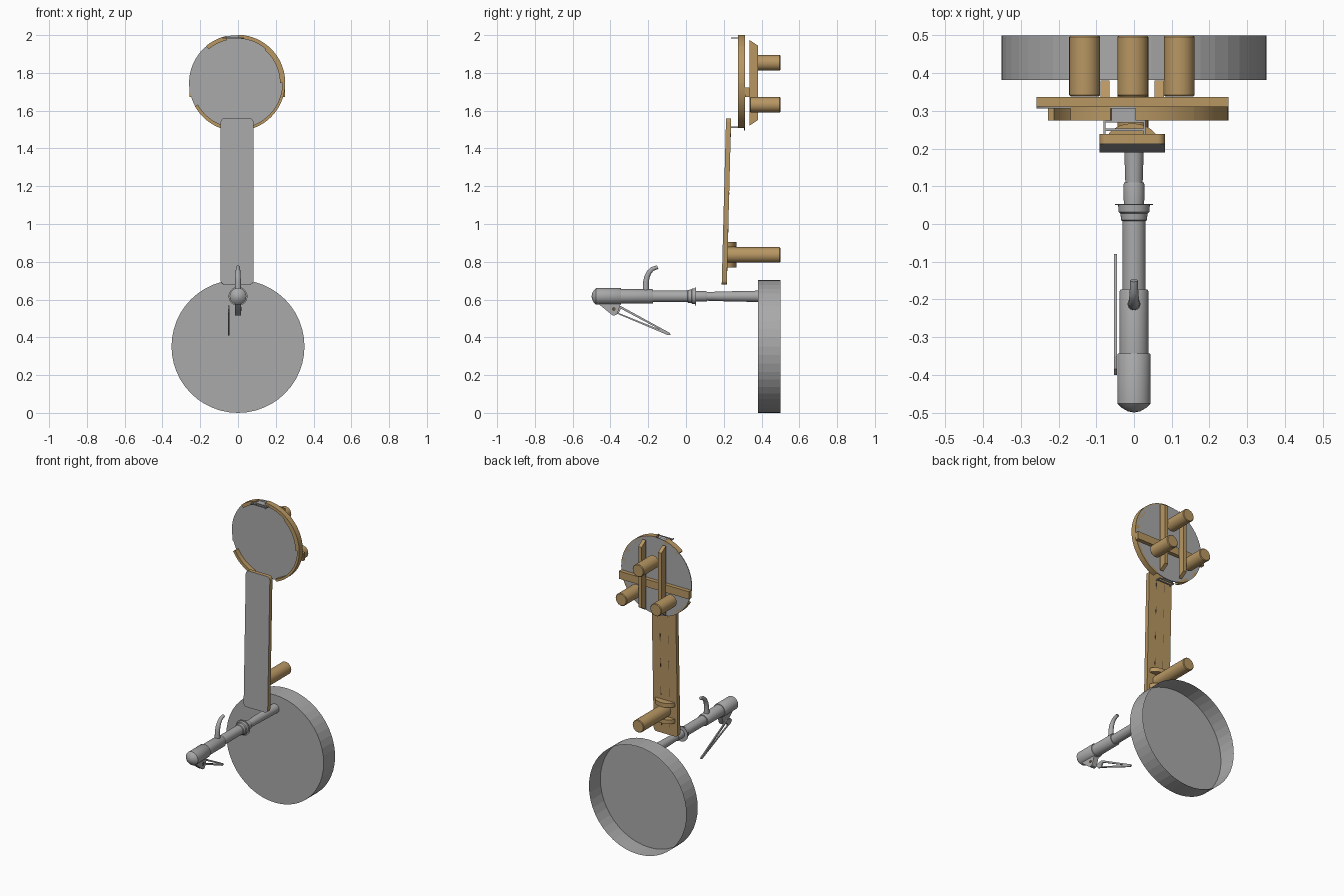
import bpy, bmesh, math
from mathutils import Vector

if "Cube" in bpy.data.objects:
    bpy.data.objects.remove(bpy.data.objects["Cube"])


def material(name, r, g, b):
    m = bpy.data.materials.new(name)
    m.diffuse_color = (r, g, b, 1)
    m.use_nodes = True
    m.node_tree.nodes["Principled BSDF"].inputs["Base Color"].default_value = m.diffuse_color
    return m


wood = material("wood", 0.48, 0.31, 0.125)
grey = material("dark_grey", 0.4, 0.4, 0.4)
dark = material("slot_dark", 0.12, 0.09, 0.05)


def finish(name, bm, mat=grey, smooth=True):
    bmesh.ops.recalc_face_normals(bm, faces=bm.faces)
    me = bpy.data.meshes.new(name)
    bm.to_mesh(me)
    bm.free()
    if smooth:
        me.shade_smooth()
        me.set_sharp_from_angle(angle=math.radians(35))
    ob = bpy.data.objects.new(name, me)
    bpy.context.collection.objects.link(ob)
    me.materials.append(mat)
    return ob


def prism(name, pts, plane, a, b, mat=grey):
    """Extrude a 2D outline lying in plane 'xz', 'yz' or 'xy' from depth a to b."""
    to3 = {"xz": lambda p, d: (p[0], d, p[1]),
           "yz": lambda p, d: (d, p[0], p[1]),
           "xy": lambda p, d: (p[0], p[1], d)}[plane]
    bm = bmesh.new()
    lo = [bm.verts.new(to3(p, a)) for p in pts]
    hi = [bm.verts.new(to3(p, b)) for p in pts]
    bm.faces.new(lo)
    bm.faces.new(hi[::-1])
    n = len(pts)
    for i in range(n):
        j = (i + 1) % n
        bm.faces.new((lo[i], hi[i], hi[j], lo[j]))
    return finish(name, bm, mat)


def rect(u0, u1, v0, v1):
    return [(u0, v0), (u1, v0), (u1, v1), (u0, v1)]


def arc(cx, cz, r, a0, a1, n):
    return [(cx + r * math.cos(math.radians(a0 + (a1 - a0) * i / n)),
             cz + r * math.sin(math.radians(a0 + (a1 - a0) * i / n))) for i in range(n + 1)]


def rounded(u0, u1, v0, v1, r):
    return (arc(u1 - r, v1 - r, r, 0, 90, 4) + arc(u0 + r, v1 - r, r, 90, 180, 4)
            + arc(u0 + r, v0 + r, r, 180, 270, 4) + arc(u1 - r, v0 + r, r, 270, 360, 4))


def lathe(name, profile, x, z, n=32, mat=grey, smooth=True):
    """Spin (radius, y) points around an axis parallel to y."""
    bm = bmesh.new()
    rings = []
    for r, y in profile:
        if r == 0:
            rings.append([bm.verts.new((x, y, z))] * n)
        else:
            rings.append([bm.verts.new((x + r * math.cos(t), y, z + r * math.sin(t)))
                          for t in (2 * math.pi * i / n for i in range(n))])
    for p, q in zip(rings, rings[1:]):
        for i in range(n):
            j = (i + 1) % n
            bm.faces.new(list(dict.fromkeys((p[i], p[j], q[j], q[i]))))
    return finish(name, bm, mat, smooth)


def peg(name, x, z, r, y0, y1, mat):
    c = 0.004
    return lathe(name, [(0, y0), (r - c, y0), (r, y0 + c), (r, y1 - c), (r - c, y1), (0, y1)], x, z, 24, mat)


def tube(name, pts, r0, r1, n=12):
    """Tapered tube along points in the yz plane."""
    bm = bmesh.new()
    rings = []
    for k, (y, z) in enumerate(pts):
        a, b = pts[max(k - 1, 0)], pts[min(k + 1, len(pts) - 1)]
        d = Vector((0, b[0] - a[0], b[1] - a[1])).normalized()
        u, v = Vector((1, 0, 0)), d.cross(Vector((1, 0, 0)))
        r = r0 + (r1 - r0) * k / (len(pts) - 1)
        rings.append([bm.verts.new(Vector((0, y, z)) + r * (math.cos(t) * u + math.sin(t) * v))
                      for t in (2 * math.pi * i / n for i in range(n))])
    for p, q in zip(rings, rings[1:]):
        for i in range(n):
            bm.faces.new((p[i], p[(i + 1) % n], q[(i + 1) % n], q[i]))
    bm.faces.new(rings[0])
    bm.faces.new(rings[-1])
    return finish(name, bm)


# open-backed drum: front disc and wall
lathe("drum", [(0, 0.382), (0.352, 0.382), (0.352, 0.5)], 0, 0.352, 48, smooth=False)

# handle shaft with grip, collar and tapered neck
lathe("handle_shaft", [
    (0, -0.5), (0.016, -0.497), (0.032, -0.488), (0.044, -0.476), (0.044, -0.346), (0.042, -0.343),
    (0.038, -0.343), (0.038, -0.178), (0.036, -0.174), (0.031, -0.174), (0.031, 0.008),
    (0.034, 0.01), (0.036, 0.028), (0.041, 0.032), (0.042, 0.05), (0.05, 0.05), (0.05, 0.053),
    (0.027, 0.053), (0.028, 0.104), (0.026, 0.11), (0.023, 0.11), (0.026, 0.2), (0.03, 0.382)], 0, 0.617)

# curved hook on top of the handle
tube("hook", [(-0.212, 0.645), (-0.212, 0.69), (-0.207, 0.72), (-0.195, 0.745),
              (-0.178, 0.762), (-0.15, 0.772)], 0.017, 0.01)

# lever bracket, pivot and the forked lever at the side
prism("lever_bracket", [(-0.47, 0.585), (-0.455, 0.57), (-0.4, 0.525), (-0.385, 0.515),
                        (-0.37, 0.518), (-0.362, 0.53), (-0.345, 0.58)], "yz", -0.017, 0.017)
prism("lever_pivot", arc(-0.382, 0.55, 0.01, 0, 337.5, 15), "yz", 0.01, 0.019, dark)
for nm, bar in (("upper", [(-0.372, 0.566), (-0.35, 0.568), (-0.085, 0.423), (-0.09, 0.416)]),
                ("lower", [(-0.372, 0.535), (-0.36, 0.523), (-0.095, 0.411), (-0.08, 0.414), (-0.085, 0.42)]),
                ("root", [(-0.4, 0.55), (-0.385, 0.565), (-0.35, 0.568), (-0.345, 0.55),
                          (-0.36, 0.523), (-0.385, 0.53)])):
    prism("lever_" + nm, bar, "yz", -0.053, -0.045)

# leaning plank: wooden board, grey front sheet and rows of slots
outline = rounded(-0.092, 0.082, 0, 0.88, 0.02)
lean = [prism("plank_board", outline, "xz", 0.001, 0.026, wood),
        prism("plank_front_sheet", outline, "xz", -0.001, 0.0012)]
for z in (0.08, 0.28, 0.46, 0.63, 0.8):
    for x in (-0.035, 0.025):
        lean.append(prism("plank_slot", rect(x - 0.002, x + 0.002, z - 0.028, z + 0.028),
                          "xz", 0.022, 0.0265, dark))
for ob in lean:
    ob.location = (0, 0.19, 0.68)
    ob.rotation_euler.x = -math.atan2(0.023, 0.88)

# plank leg with half-round brackets above and below
peg("plank_leg", -0.003, 0.836, 0.041, 0.215, 0.5, wood)
for z in (0.77, 0.877):
    pts = [(-0.005 + 0.07 * math.cos(math.pi * i / 12), 0.215 + 0.052 * math.sin(math.pi * i / 12))
           for i in range(13)]
    prism("leg_bracket", pts, "xy", z, z + 0.027, wood)

# round seat: grey disc with broken wooden rim segments
CX, CZ = -0.005, 1.747
lathe("seat_disc", [(0, 0.307), (0.252, 0.307), (0.252, 0.312), (0, 0.312)], CX - 0.002, CZ, 64)
for a0, a1, t in ((88, 50, 0.02), (50, 0, 0.028), (0, -70, 0.015), (130, 103, 0.022), (250, 209, 0.018)):
    n = max(4, int(abs(a1 - a0) / 5))
    prism("seat_rim", arc(CX, CZ, 0.255, a0, a1, n) + arc(CX, CZ, 0.255 - t, a1, a0, n),
          "xz", 0.275, 0.312, wood)

# seat frame: cross bar, two chamfered slats, three legs
prism("cross_bar", rect(-0.258, 0.25, 1.672, 1.722), "xz", 0.312, 0.337, wood)
for x in (-0.077, 0.067):
    prism("seat_slat", [(0.335, 1.52), (0.38, 1.55), (0.38, 1.945), (0.335, 1.975)],
          "yz", x - 0.012, x + 0.012, wood)
for x, z in ((-0.003, 1.853), (-0.131, 1.631), (0.12, 1.631)):
    peg("seat_leg", x, z, 0.041, 0.338, 0.5, wood)

# thin wire clips on the upper and lower rim
for z in (1.512, 1.984):
    prism("clip_plate", rect(-0.06, 0.012, 0.272, 0.31), "xy", z - 0.003, z + 0.003)
    for y in (0.25, 0.272):
        prism("clip_wire", rect(-0.08, 0.03, y - 0.003, y + 0.003), "xy", z - 0.003, z + 0.003)
    for x in (-0.078, 0.028):
        prism("clip_side", rect(x - 0.003, x + 0.003, 0.238, 0.275), "xy", z - 0.003, z + 0.003)
